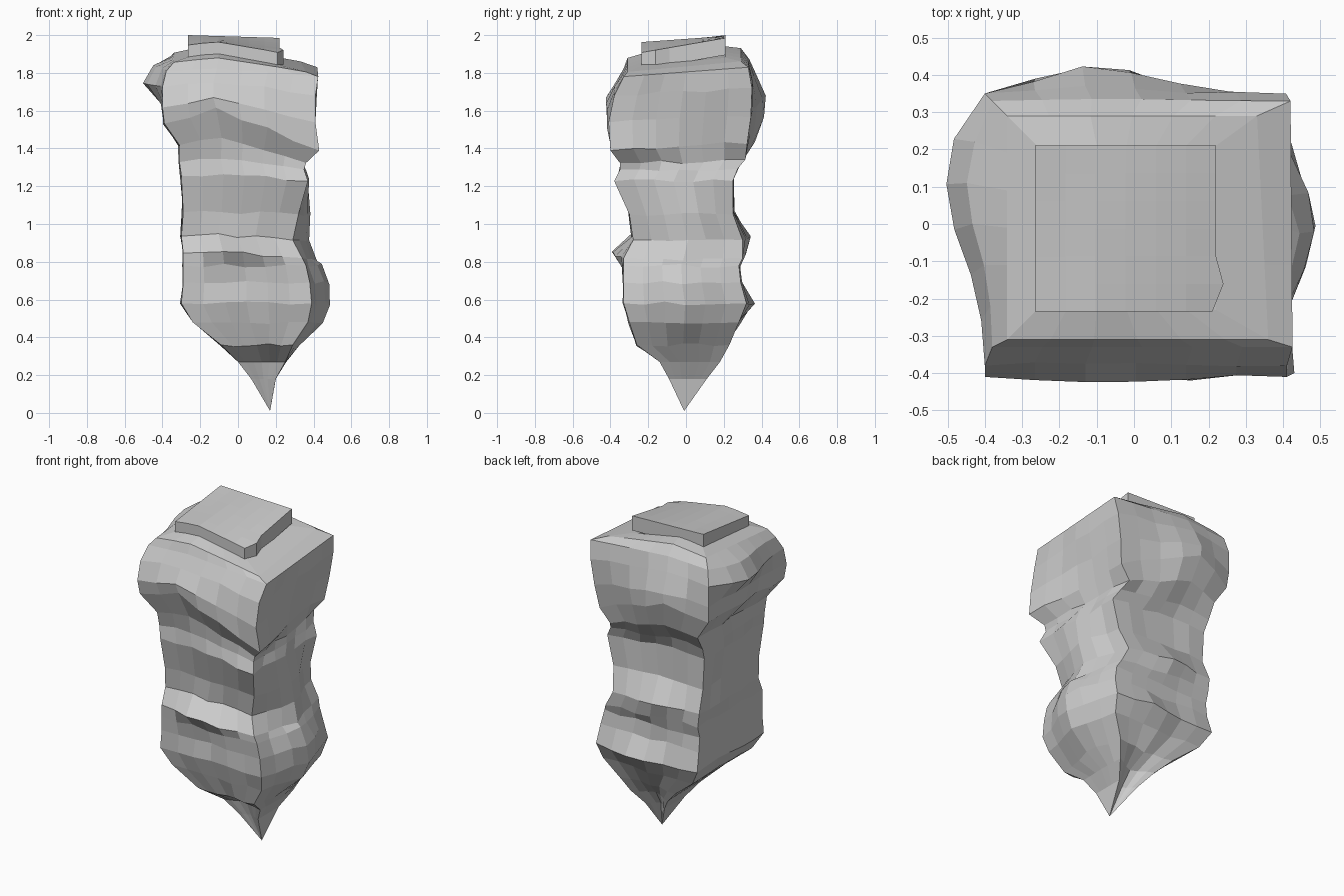
import bpy, bmesh, math, random
from mathutils import Vector

cube = bpy.data.objects.get("Cube")
if cube:
    bpy.data.objects.remove(cube, do_unlink=True)

random.seed(4)
SIDE_STEPS = 6

stone = bpy.data.materials.new("pale_grey_stone")
stone.use_nodes = True
stone.diffuse_color = (0.6, 0.6, 0.6, 1)
stone.node_tree.nodes["Principled BSDF"].inputs["Base Color"].default_value = (0.6, 0.6, 0.6, 1)


def finish(bm, name):
    """Turn a bmesh into a flat shaded stone object."""
    bmesh.ops.recalc_face_normals(bm, faces=bm.faces)
    mesh = bpy.data.meshes.new(name)
    bm.to_mesh(mesh)
    bm.free()
    mesh.materials.append(stone)
    obj = bpy.data.objects.new(name, mesh)
    bpy.context.collection.objects.link(obj)
    return obj


def lerp(a, b, t):
    return a + (b - a) * t


def bell(value, centre, spread):
    return math.exp(-((value - centre) / spread) ** 2)


def strata(x):
    """Sagging rock layer: crest left of the middle, falling to the right."""
    points = [(-0.4, 0.0), (-0.12, 0.08), (0.2, -0.04), (0.43, -0.14)]
    if x <= points[0][0]:
        return points[0][1]
    for (xa, za), (xb, zb) in zip(points, points[1:]):
        if x <= xb:
            return lerp(za, zb, (x - xa) / (xb - xa))
    return points[-1][1]


# Layers in hundredths, from the tip up: height, sag, left, right, front, back
layers = [
    (1, 0, 17, 17, -1, -1),
    (18, 0, 7, 20, -9, 11),
    (27, 0, 0, 25, -14, 18),
    (36, 0, -9, 29, -26, 23),
    (48, 0, -24, 37, -30, 28),
    (58, 0, -30, 39, -33, 32),
    (69, 0, -29, 38, -33, 29),
    (78, 0, -29, 36, -33, 28),
    (84, 20, -29, 34, -33, 30),
    (93, 20, -30, 29, -28, 30),
    (106, 10, -29, 32, -30, 25),
    (125, 20, -30, 37, -38, 25),
    (132, 30, -31, 35, -35, 28),
    (140, 70, -31, 36, -35, 33),
    (153, 100, -39, 43, -40, 34),
    (162, 60, -40, 41, -41, 35),
    (173, 35, -40, 41, -38, 35),
    (181, 20, -38, 42, -33, 33),
    (185, 40, -34, 33, -31, 29),
    (186, 50, -26, 22, -23, 21),
]

# Swellings and hollows: side, place along the side, height, spread, amount
swellings = [
    ("left", 0.35, 1.75, 0.08, 0.12),
    ("right", 0.5, 0.65, 0.19, 0.115),
    ("right", 0.5, 0.4, 0.08, 0.05),
    ("right", 0.5, 0.98, 0.13, 0.09),
    ("right", 0.6, 1.36, 0.06, 0.03),
    ("right", 0.6, 1.5, 0.07, -0.04),
    ("front", 0.45, 0.86, 0.05, 0.08),
    ("front", 0.5, 1.58, 0.1, 0.02),
    ("front", 0.5, 0.24, 0.07, -0.05),
    ("back", 0.5, 0.24, 0.13, -0.07),
    ("back", 0.4, 0.57, 0.06, 0.04),
    ("back", 0.5, 0.92, 0.07, 0.04),
    ("back", 0.6, 1.54, 0.16, 0.09),
]

# Corner shifts: first side at the corner, height, spread, across, depth
corner_shifts = [
    ("back", 1.47, 0.14, -0.08, -0.02),
    ("front", 1.24, 0.1, 0, 0.05),
    ("right", 1.85, 0.03, 0.03, 0),
]
outward = {"front": Vector((0, -1, 0)), "right": Vector((1, 0, 0)),
           "back": Vector((0, 1, 0)), "left": Vector((-1, 0, 0))}


def ring(layer):
    """Walk round one layer, side by side, and swell the sides."""
    z, sag, left, right, front, back = (value / 100 for value in layer)
    corners = {"front": Vector((left, front, z)), "right": Vector((right, front, z)),
               "back": Vector((right, back, z)), "left": Vector((left, back, z))}
    plain = layer is layers[0] or layer is layers[-1]
    for where, height, spread, across, depth in corner_shifts:
        if not plain:
            corners[where] += Vector((across, depth, 0)) * bell(z, height, spread)
    names = list(corners)
    points = []
    for i, side in enumerate(names):
        start, end = corners[side], corners[names[(i + 1) % len(names)]]
        for step in range(SIDE_STEPS):
            t = step / SIDE_STEPS
            p = start.lerp(end, t)
            if step and not plain and layer is not layers[-2]:
                for where, place, height, spread, amount in swellings:
                    if where == side:
                        p += outward[side] * amount * bell(t, place, 0.3) * bell(z, height, spread)
            p.z += sag * strata(p.x)
            # Upper layers rise slightly to the back
            p.z += 0.24 * max(0, z - 1.5) * (p.y + 0.3)
            if step and 0.3 < z < 1.8:
                p += outward[side] * random.uniform(-0.01, 0.008)
                p.z += random.uniform(-0.01, 0.01)
            points.append(p)
    return points


# Main rock body
bm = bmesh.new()
rings = [[bm.verts.new(p) for p in ring(layer)] for layer in layers]
count = SIDE_STEPS * len(outward)
for low, high in zip(rings, rings[1:]):
    for i in range(count):
        j = (i + 1) % count
        bm.faces.new((low[i], low[j], high[j], high[i]))
bm.faces.new(rings[-1])
bmesh.ops.remove_doubles(bm, verts=bm.verts, dist=0.001)
finish(bm, "rock_body")

# Raised slab on top, with a sagging surface and one clipped corner
bm = bmesh.new()
bmesh.ops.create_grid(bm, x_segments=SIDE_STEPS, y_segments=SIDE_STEPS, size=0.5)
for v in bm.verts:
    across, depth = v.co.x + 0.5, v.co.y + 0.5
    x, y = lerp(-0.265, 0.22, across), lerp(-0.235, 0.21, depth)
    front_z = 1.93 + 0.45 * strata(x)
    v.co = (x, y, lerp(front_z, lerp(2.0, 1.985, across), depth))
    if across > 0.99 and depth < 0.2:
        v.co.x += 0.02
    if across > 0.99 and depth < 0.01:
        v.co.x -= 0.03
sides = bmesh.ops.extrude_face_region(bm, geom=bm.faces[:], use_keep_orig=True)
for item in sides["geom"]:
    if isinstance(item, bmesh.types.BMVert):
        item.co.z -= 0.09
finish(bm, "top_slab")
